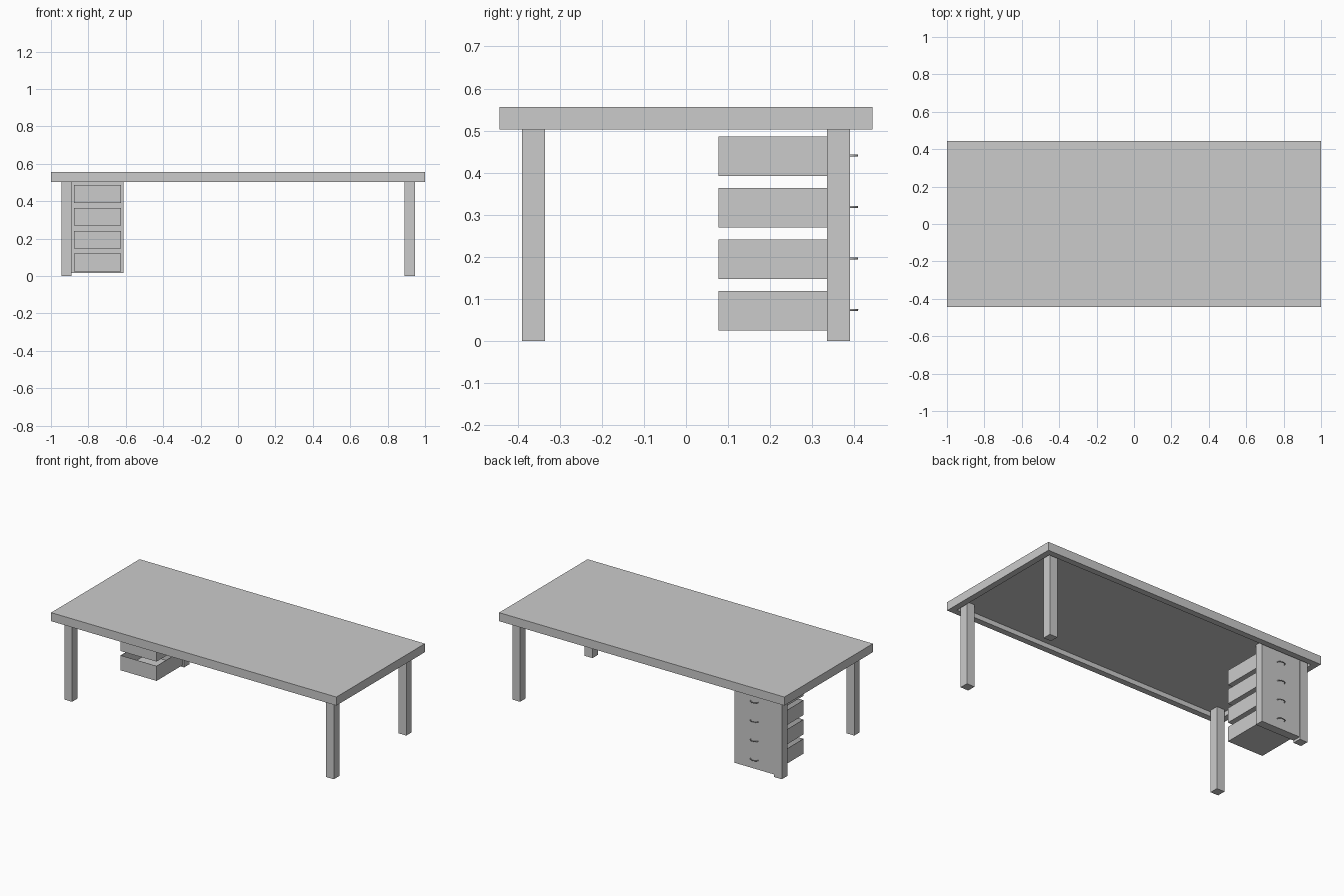
import bpy, bmesh, math
from mathutils import Vector

if "Cube" in bpy.data.objects:
    bpy.data.objects.remove(bpy.data.objects["Cube"])


def box(name, x, y, z):
    """Box from (min, max) extents on each axis."""
    bm = bmesh.new()
    bmesh.ops.create_cube(bm, size=1)
    for v in bm.verts:
        v.co = Vector([(a + b) / 2 + c * (b - a) for (a, b), c in zip((x, y, z), v.co)])
    me = bpy.data.meshes.new(name)
    bm.to_mesh(me)
    bm.free()
    ob = bpy.data.objects.new(name, me)
    bpy.context.collection.objects.link(ob)
    return ob


TOP, UNDER, RECESS = 0.556, 0.502, 0.03
LEG_X, LEG_Y, LEG_W = 0.945, 0.39, 0.055

# Table top with a shallow recess underneath
top = box("table_top", (-1, 1), (-0.443, 0.443), (UNDER, TOP))
bm = bmesh.new()
bm.from_mesh(top.data)
bm.normal_update()
under = [f for f in bm.faces if f.normal.z < -0.9]
bmesh.ops.inset_region(bm, faces=under, thickness=1 - LEG_X)
bm.normal_update()
inner = min(bm.faces, key=lambda f: (f.calc_center_median().length if f.normal.z < -0.9 else 9))
rim = list(inner.verts)
lid = bmesh.ops.extrude_face_region(bm, geom=[inner])["geom"]
for v in lid:
    if isinstance(v, bmesh.types.BMVert):
        v.co.z += RECESS
if inner.is_valid:
    bmesh.ops.delete(bm, geom=[inner], context='FACES_ONLY')
bmesh.ops.recalc_face_normals(bm, faces=bm.faces)
bm.to_mesh(top.data)
bm.free()

# Four square legs, running up into the recess
for sx, nx in ((-1, "left"), (1, "right")):
    for sy, ny in ((-1, "front"), (1, "back")):
        box(f"{ny}_{nx}_leg",
            sorted((sx * LEG_X, sx * (LEG_X - LEG_W))),
            sorted((sy * LEG_Y, sy * (LEG_Y - LEG_W))), (0, UNDER + RECESS))

# Drawer face panel beside the back left leg
box("drawer_panel", (-0.89, -0.613), (0.335, 0.388), (0.015, UNDER + RECESS))

for i in range(4):
    z = 0.025 + i * 0.1222
    # Open-topped drawer tray
    tray = box(f"drawer_tray_{i + 1}", (-0.878, -0.625), (0.077, 0.335), (z, z + 0.094))
    bm = bmesh.new()
    bm.from_mesh(tray.data)
    bm.normal_update()
    bmesh.ops.delete(bm, geom=[f for f in bm.faces if f.normal.z > 0.9], context='FACES')
    bm.to_mesh(tray.data)
    bm.free()
    wall = tray.modifiers.new("wall", 'SOLIDIFY')
    wall.thickness, wall.offset = 0.003, -1

    # Bowed handle
    cu = bpy.data.curves.new(f"handle_{i + 1}", 'CURVE')
    cu.dimensions = '3D'
    cu.bevel_depth, cu.bevel_resolution = 0.0025, 1
    cu.use_fill_caps = True
    sp = cu.splines.new('POLY')
    sp.points.add(12)
    for k, p in enumerate(sp.points):
        a = math.pi * k / 12
        p.co = (-0.752 + 0.026 * math.cos(a), 0.387 + 0.02 * math.sin(a), z + 0.049, 1)
    bpy.context.collection.objects.link(bpy.data.objects.new(f"handle_{i + 1}", cu))
